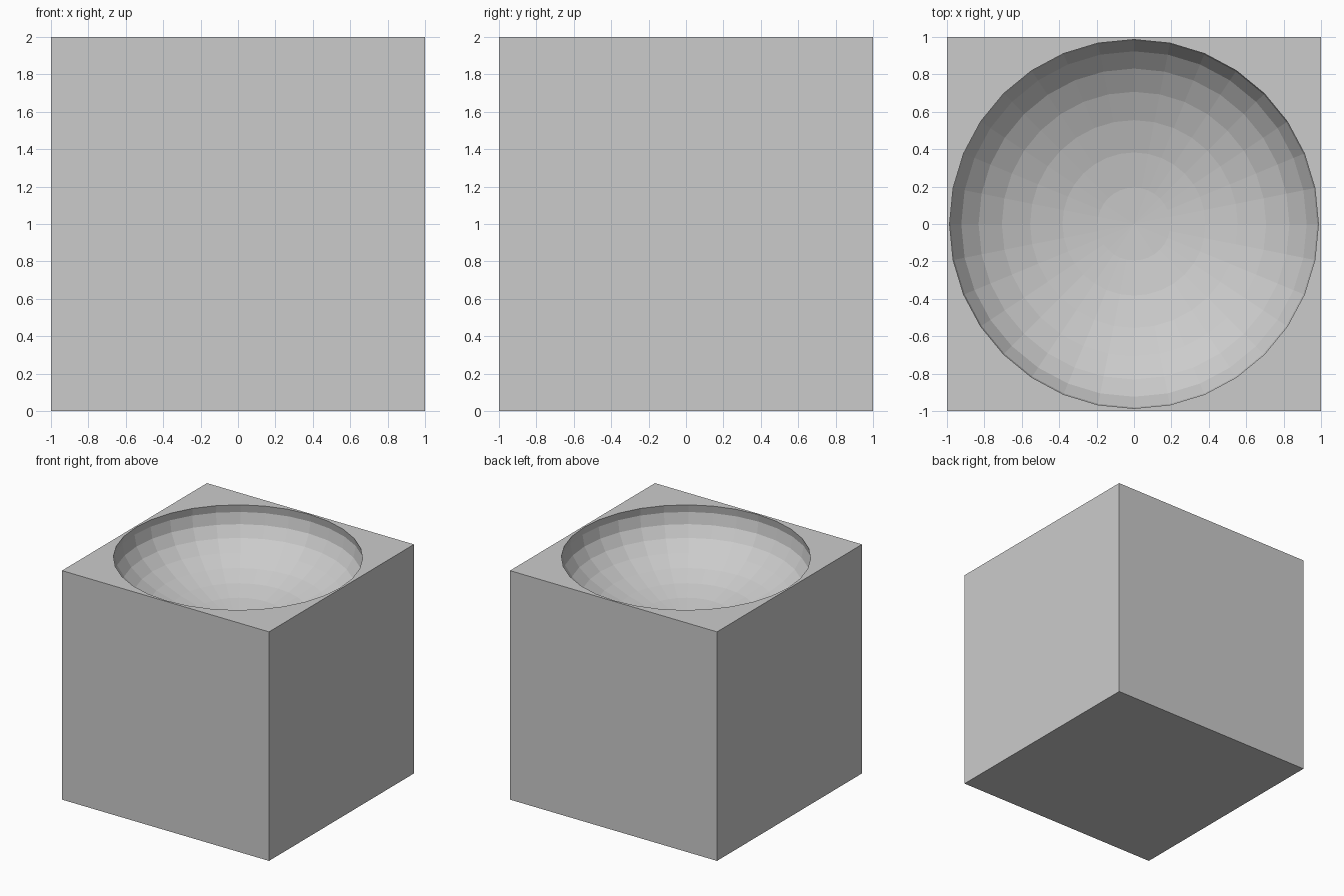
import bpy

if "Cube" in bpy.data.objects:
    bpy.data.objects.remove(bpy.data.objects["Cube"])

# Solid cube standing on the ground
bpy.ops.mesh.primitive_cube_add(size=2, location=(0, 0, 1))
block = bpy.context.object
block.name = "block"

# Flattened sphere, widest just below the rim, that hollows out the bowl
bpy.ops.mesh.primitive_uv_sphere_add(segments=32, ring_count=16, radius=0.9995,
                                     location=(0, 0, 1.932))
cutter = bpy.context.object
cutter.name = "bowl_cutter"
cutter.scale = (1, 1, 0.5)
bpy.ops.object.transform_apply(location=False, rotation=False, scale=True)

# Carve the bowl
mod = block.modifiers.new("bowl", 'BOOLEAN')
mod.operation = 'DIFFERENCE'
mod.solver = 'EXACT'
mod.object = cutter
bpy.context.view_layer.objects.active = block
bpy.ops.object.modifier_apply(modifier=mod.name)
bpy.data.objects.remove(cutter, do_unlink=True)
